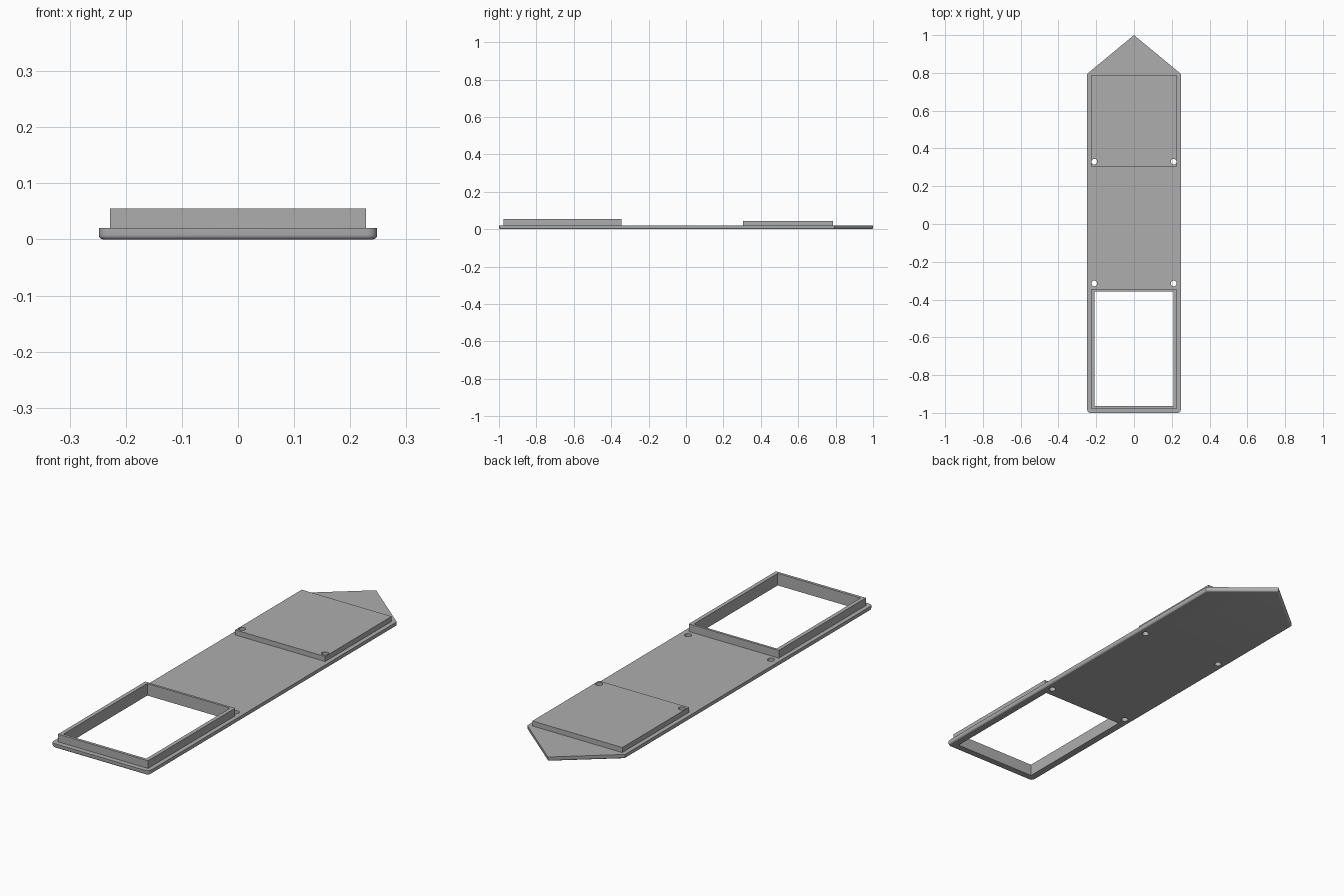
import bpy, bmesh, math

if "Cube" in bpy.data.objects:
    bpy.data.objects.remove(bpy.data.objects["Cube"])

grey = bpy.data.materials.new("plain grey")
grey.diffuse_color = (0.42, 0.42, 0.42, 1)
grey.use_nodes = True
grey.node_tree.nodes["Principled BSDF"].inputs["Base Color"].default_value = grey.diffuse_color

TOP = 0.02          # thickness of the base plate
HOLE_X, HOLE_R = 0.21, 0.015


def prism(name, outline, z0, z1, round_front=0, fillet=0):
    """Extrude an outline, optionally rounding front corners and the lower rim."""
    bm = bmesh.new()
    base = bm.faces.new([bm.verts.new((x, y, z0)) for x, y in outline])
    up = bmesh.ops.extrude_face_region(bm, geom=[base])["geom"]
    bmesh.ops.translate(bm, vec=(0, 0, z1 - z0),
                        verts=[v for v in up if isinstance(v, bmesh.types.BMVert)])
    bmesh.ops.recalc_face_normals(bm, faces=bm.faces)
    if round_front:
        front = min(y for x, y in outline)
        edges = [e for e in bm.edges if all(abs(v.co.y - front) < 1e-5 for v in e.verts)
                 and abs(e.verts[0].co.z - e.verts[1].co.z) > 1e-4]
        bmesh.ops.bevel(bm, geom=edges, offset=round_front, segments=5,
                        profile=0.5, affect='EDGES')
    if fillet:
        rim = [e for e in bm.edges if all(abs(v.co.z - z0) < 1e-5 for v in e.verts)]
        bmesh.ops.bevel(bm, geom=rim, offset=fillet, segments=4,
                        profile=0.5, affect='EDGES')
    bmesh.ops.recalc_face_normals(bm, faces=bm.faces)
    mesh = bpy.data.meshes.new(name)
    bm.to_mesh(mesh)
    bm.free()
    mesh.materials.append(grey)
    obj = bpy.data.objects.new(name, mesh)
    bpy.context.collection.objects.link(obj)
    return obj


def rect(x, y0, y1):
    return [(-x, y0), (x, y0), (x, y1), (-x, y1)]


def circle(cx, cy, r, n=32):
    return [(cx + r * math.cos(2 * math.pi * i / n),
             cy + r * math.sin(2 * math.pi * i / n)) for i in range(n)]


def cut(obj, cutter):
    mod = obj.modifiers.new("cut " + cutter.name, 'BOOLEAN')
    mod.operation = 'DIFFERENCE'
    mod.solver = 'EXACT'
    mod.object = cutter


# Base plate with a pointed back end, rounded front corners and lower rim
w = 0.248
plate = prism("base_plate", [(-w, -1), (w, -1), (w, 0.795), (0, 1), (-w, 0.795)],
              0, TOP, round_front=0.018, fillet=0.008)

# Raised panel behind and upright frame in front
panel = prism("raised_panel", rect(0.228, 0.305, 0.787), TOP, 0.043)
frame = prism("window_frame", rect(0.228, -0.977, -0.346), TOP, 0.055)

# Window opening through frame and plate
opening = prism("opening_cutter", rect(0.21, -0.964, -0.357), -0.1, 0.2)
cutters = [opening]
cut(plate, opening)
cut(frame, opening)

# Four screw holes, two of them through the raised panel
for side, sx in (("left", -1), ("right", 1)):
    for place, y in (("front", -0.315), ("back", 0.33)):
        hole = prism(f"{side}_{place}_hole_cutter", circle(sx * HOLE_X, y, HOLE_R), -0.1, 0.2)
        cutters.append(hole)
        cut(plate, hole)
        if place == "back":
            cut(panel, hole)

# Apply the cuts, then shade curved edges smoothly
bpy.context.view_layer.update()
for obj in (plate, panel, frame):
    bpy.ops.object.select_all(action='DESELECT')
    obj.select_set(True)
    bpy.context.view_layer.objects.active = obj
    for mod in list(obj.modifiers):
        bpy.ops.object.modifier_apply(modifier=mod.name)
    bpy.ops.object.shade_smooth_by_angle(angle=math.radians(35))

for c in cutters:
    bpy.data.objects.remove(c, do_unlink=True)
